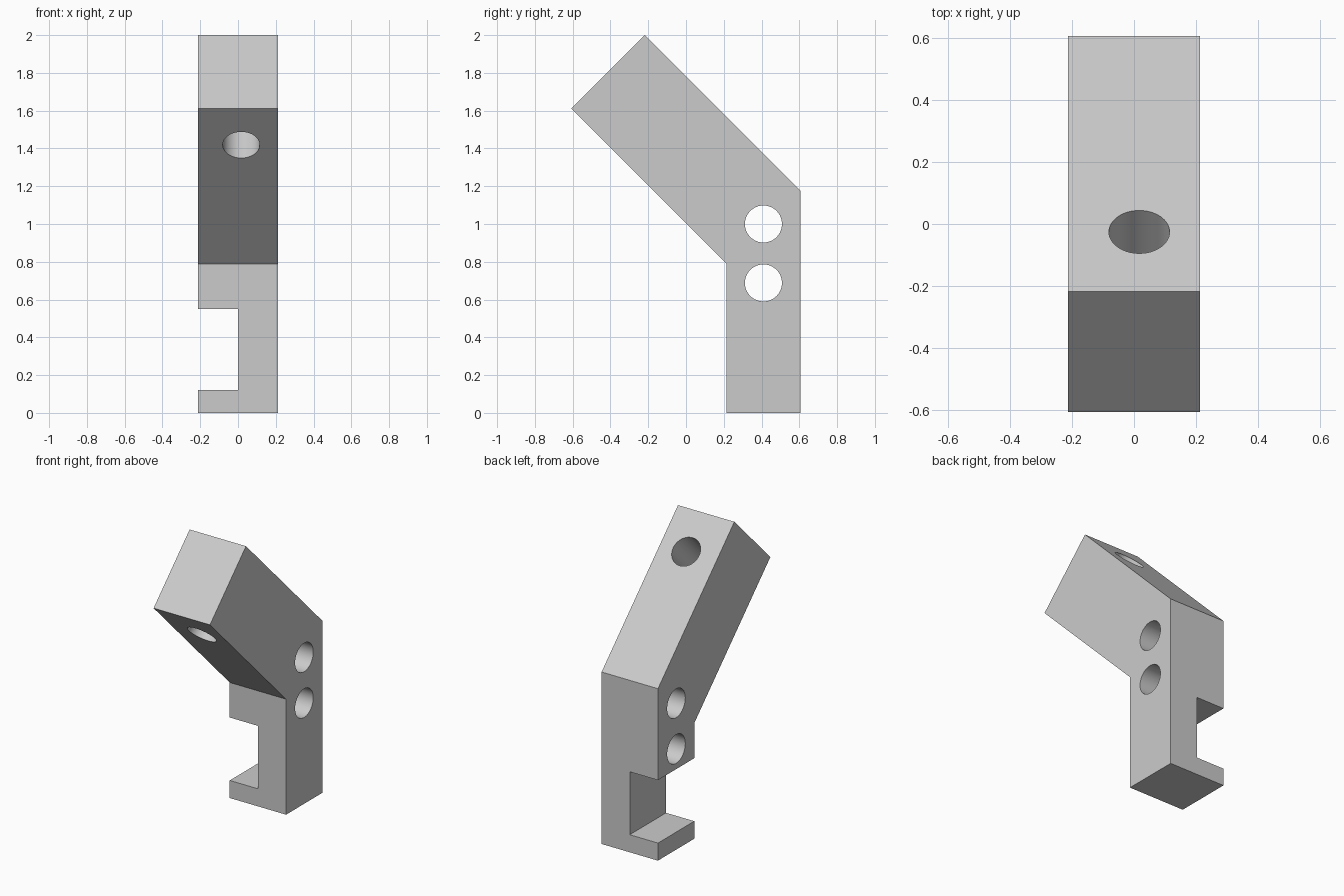
import bpy
import bmesh
from math import radians
from mathutils import Vector

old = bpy.data.objects.get("Cube")
if old:
    bpy.data.objects.remove(old, do_unlink=True)

HALF_WIDTH = 0.213
HOLE_RADIUS = 0.098

# Single light grey material
grey = bpy.data.materials.new("light_grey")
grey.use_nodes = True
color = (0.6, 0.6, 0.6, 1)
grey.diffuse_color = color
grey.node_tree.nodes["Principled BSDF"].inputs["Base Color"].default_value = color


def extrude_profile(name, points, x0, x1):
    """Extrude a (y, z) outline along x."""
    bm = bmesh.new()
    face = bm.faces.new([bm.verts.new((x0, y, z)) for y, z in points])
    geom = bmesh.ops.extrude_face_region(bm, geom=[face])["geom"]
    moved = [g for g in geom if isinstance(g, bmesh.types.BMVert)]
    bmesh.ops.translate(bm, verts=moved, vec=(x1 - x0, 0, 0))
    bmesh.ops.recalc_face_normals(bm, faces=bm.faces)
    mesh = bpy.data.meshes.new(name)
    bm.to_mesh(mesh)
    bm.free()
    mesh.materials.append(grey)
    obj = bpy.data.objects.new(name, mesh)
    bpy.context.collection.objects.link(obj)
    return obj


def hole_cutter(name, center, axis):
    """Cylinder through a point along an axis."""
    bpy.ops.mesh.primitive_cylinder_add(
        vertices=64, radius=HOLE_RADIUS, depth=1, location=center,
        rotation=Vector(axis).to_track_quat("Z", "Y").to_euler())
    obj = bpy.context.object
    obj.name = name
    obj.data.materials.append(grey)
    return obj


# Bent bracket: upright post and arm leaning forward at 45 degrees
bracket = extrude_profile(
    "bent_bracket",
    [(0.215, 0), (0.607, 0), (0.607, 1.175), (-0.218, 2.0),
     (-0.607, 1.611), (0.215, 0.789)],
    -HALF_WIDTH, HALF_WIDTH)

# Side notch, two cross holes in the post, one hole through the arm
cutters = [
    extrude_profile("notch_cutter",
                    [(0, 0.12), (1, 0.12), (1, 0.55), (0, 0.55)], -0.5, 0),
    hole_cutter("upper_hole_cutter", (0, 0.41, 1.0), (1, 0, 0)),
    hole_cutter("lower_hole_cutter", (0, 0.41, 0.688), (1, 0, 0)),
    hole_cutter("arm_hole_cutter", (0.017, -0.22, 1.613), (0, 1, 1)),
]

bpy.ops.object.select_all(action="DESELECT")
bracket.select_set(True)
bpy.context.view_layer.objects.active = bracket
for cutter in cutters:
    cutter.hide_render = True
    mod = bracket.modifiers.new(cutter.name, "BOOLEAN")
    mod.operation = "DIFFERENCE"
    mod.solver = "EXACT"
    mod.object = cutter
    bpy.ops.object.modifier_apply(modifier=mod.name)
for cutter in cutters:
    bpy.data.objects.remove(cutter, do_unlink=True)

# Smooth hole walls, crisp outer edges
bpy.ops.object.shade_smooth_by_angle(angle=radians(30))
